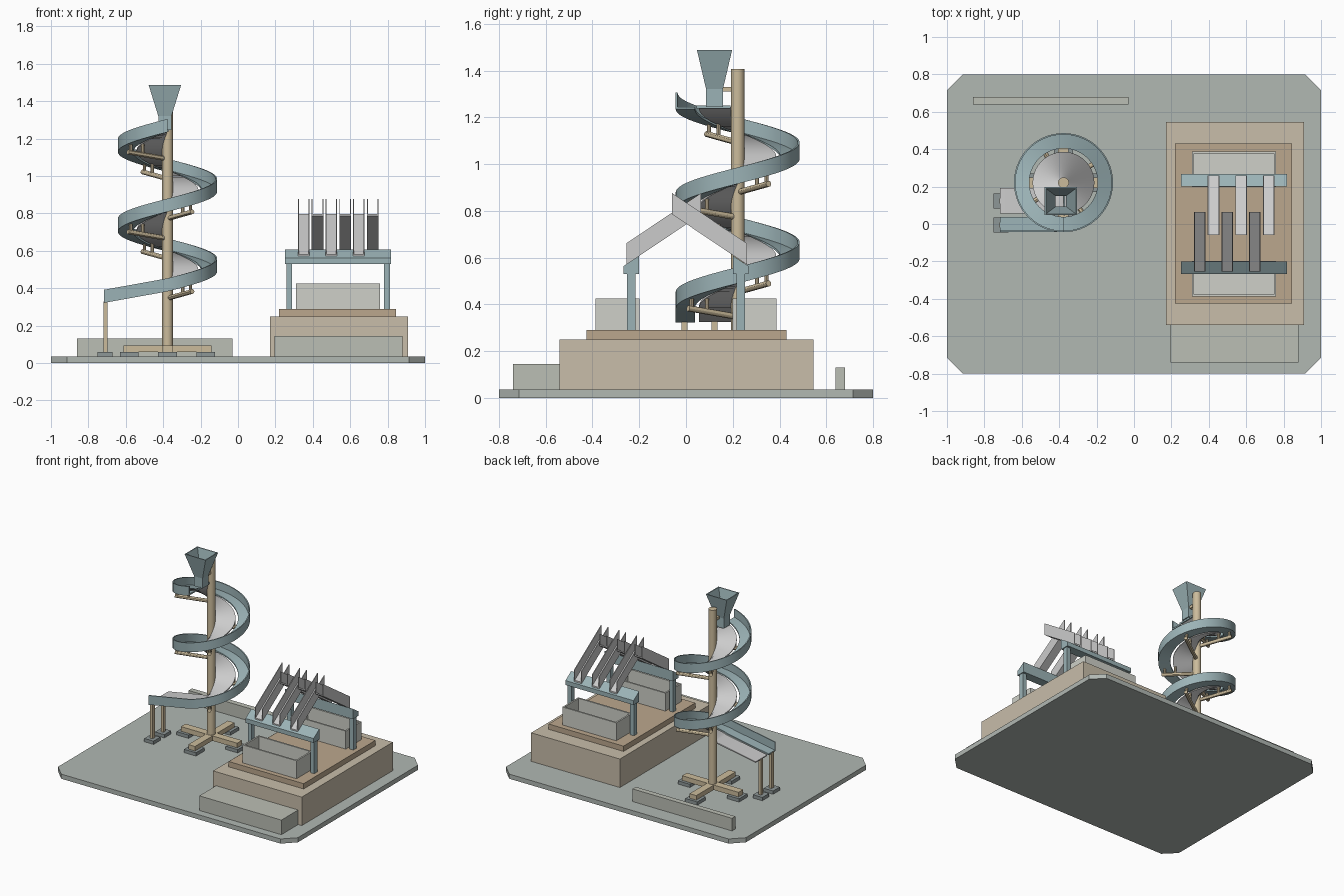
import bpy, bmesh
from math import cos, sin, radians, pi
from mathutils import Vector

if "Cube" in bpy.data.objects:
    bpy.data.objects.remove(bpy.data.objects["Cube"])


def mat(name, r, g, b):
    m = bpy.data.materials.new(name)
    m.diffuse_color = (r, g, b, 1)
    m.use_nodes = True
    m.node_tree.nodes["Principled BSDF"].inputs["Base Color"].default_value = m.diffuse_color
    return m


STONE = mat("stone", .44, .48, .45)
CURB = mat("pale_stone", .50, .52, .46)
TAN = mat("tan", .58, .51, .40)
BROWN = mat("brown", .50, .39, .27)
TEAL = mat("teal", .33, .45, .47)
WOOD = mat("wood", .60, .50, .33)
DARK = mat("dark_pad", .27, .31, .31)
BIN = mat("bin_grey", .62, .63, .58)
METAL = mat("sheet_metal", .62, .63, .63)


def finish(name, bm, m, smooth=False):
    bmesh.ops.recalc_face_normals(bm, faces=bm.faces)
    me = bpy.data.meshes.new(name)
    bm.to_mesh(me)
    bm.free()
    me.materials.append(m)
    ob = bpy.data.objects.new(name, me)
    bpy.context.collection.objects.link(ob)
    if smooth:
        bpy.ops.object.select_all(action='DESELECT')
        ob.select_set(True)
        bpy.context.view_layer.objects.active = ob
        bpy.ops.object.shade_smooth_by_angle(angle=radians(30))
    return ob


def loft(bm, rings):
    # skin closed rings of equal length and cap both ends
    vs = [[bm.verts.new(p) for p in r] for r in rings]
    n = len(vs[0])
    for a, b in zip(vs, vs[1:]):
        for i in range(n):
            bm.faces.new((a[i], a[(i + 1) % n], b[(i + 1) % n], b[i]))
    bm.faces.new(vs[0])
    bm.faces.new(vs[-1][::-1])


def prism_x(bm, yz, x0, x1):
    loft(bm, [[(x, y, z) for y, z in yz] for x in (x0, x1)])


def add_box(bm, x0, x1, y0, y1, z0, z1):
    prism_x(bm, [(y0, z0), (y1, z0), (y1, z1), (y0, z1)], x0, x1)


def box(name, m, *b):
    bm = bmesh.new()
    add_box(bm, *b)
    return finish(name, bm, m)


def add_rod(bm, a, b, r, n=12):
    a, b = Vector(a), Vector(b)
    q = (b - a).to_track_quat('Z', 'Y')
    ring = [q @ Vector((r * cos(2 * pi * i / n), r * sin(2 * pi * i / n), 0)) for i in range(n)]
    loft(bm, [[p + v for v in ring] for p in (a, b)])


# base plate with clipped corners
bm = bmesh.new()
c = .085
outline = [(-1 + c, -.8), (1 - c, -.8), (1, -.8 + c), (1, .8 - c),
           (1 - c, .8), (-1 + c, .8), (-1, .8 - c), (-1, -.8 + c)]
loft(bm, [[(x, y, z) for x, y in outline] for z in (0, .035)])
finish("base_plate", bm, STONE)

# plinth, step and curb
box("back_curb", CURB, -.86, -.03, .64, .68, .035, .13)
box("plinth", TAN, .17, .91, -.54, .545, .035, .25)
box("plinth_deck", BROWN, .22, .845, -.425, .43, .25, .29)
box("front_step", CURB, .195, .88, -.74, -.54, .035, .145)

# two matching sides of the sorting rack: bin, beam, posts, channels
for s, side in ((1, "front"), (-1, "back")):
    bm = bmesh.new()
    x0, x1, t = .31, .76, .012
    add = lambda a, b, y0, y1, z0, z1: add_box(bm, a, b, s * y0, s * y1, z0, z1)
    add(x0, x1, -.388, -.198, .29, .302)
    add(x0, x1, -.388, -.388 + t, .302, .425)
    add(x0, x1, -.198 - t, -.198, .302, .425)
    add(x0, x0 + t, -.388 + t, -.198 - t, .302, .425)
    add(x1 - t, x1, -.388 + t, -.198 - t, .302, .425)
    finish(side + "_bin", bm, BIN)

    bm = bmesh.new()
    prism_x(bm, [(s * y, z) for y, z in ((-.268, .53), (-.2, .53), (-.2, .608), (-.268, .563))], .25, .818)
    finish(side + "_beam", bm, TEAL)
    for px, end in ((.258, "left"), (.78, "right")):
        box(f"{side}_{end}_post", TEAL, px, px + .032, s * -.252, s * -.215, .29, .535)

    for k in range(3):
        bm = bmesh.new()
        cx = .32 + .1475 * k + (0 if s > 0 else .074)
        shift = 0 if s > 0 else .005

        def slope_part(h, a, b):
            pts = ((-.255, .57), (.065, .785), (.065, .785 + h), (-.255, .57 + h))
            prism_x(bm, [(s * y + shift, z) for y, z in pts], a, b)
        slope_part(.011, cx, cx + .062)
        slope_part(.091, cx, cx + .005)
        slope_part(.091, cx + .057, cx + .062)
        finish(f"{side}_channel_{k + 1}", bm, METAL)

# spiral chute: two clockwise turns then a straight outlet
CX, CY, PITCH, TOP = -.377, .221, .426, 1.305
SEG = 112


def frame(t, r, dz):
    a = radians(-90 - 360 * t)
    return (CX + r * cos(a), CY + r * sin(a), TOP - PITCH * t + dz)


def chute(name, profile, m):
    bm = bmesh.new()
    rings = [[frame(2 * i / SEG, r, dz) for r, dz in profile] for i in range(SEG + 1)]
    rings.append([(-.716, CY - r, .392 + dz) for r, dz in profile])
    loft(bm, rings)
    finish(name, bm, m, True)


chute("outer_chute", [(.183, -.06), (.183, -.07), (.265, -.07), (.265, 0), (.257, 0), (.257, -.06)], TEAL)
chute("inner_flight", [(.028, -.06), (.028, -.068), (.165, -.068), (.165, -.06)], METAL)

# centre pole and crossed feet
bm = bmesh.new()
add_rod(bm, (CX, CY, .06), (CX, CY, 1.407), .029, 24)
finish("centre_pole", bm, WOOD, True)
box("foot_beam_x", WOOD, CX - .235, CX + .235, CY - .028, CY + .028, .058, .095)
box("foot_beam_y", WOOD, CX - .028, CX + .028, CY - .235, CY + .235, .058, .094)
for i, (dx, dy) in enumerate(((1, 0), (-1, 0), (0, 1), (0, -1))):
    x, y = CX + dx * .205, CY + dy * .205
    box(f"foot_pad_{i + 1}", DARK, x - .05, x + .05, y - .05, y + .05, .035, .06)

# bracket arms under the chute, four per turn
for k in range(8):
    t = .161 + .25 * k
    bm = bmesh.new()
    add_rod(bm, frame(t, .02, -.142), frame(t, .25, -.108), .013)
    for r in (.155, .232):
        add_rod(bm, frame(t, r, -.12), frame(t, r, -.066), .009, 8)
    finish(f"bracket_arm_{k + 1}", bm, WOOD, True)

# outlet posts on pads
for y, n in ((-.006, "outer"), (.122, "inner")):
    box(n + "_outlet_post", WOOD, -.72, -.699, y - .013, y + .013, .06, .328)
    box(n + "_outlet_pad", DARK, -.75, -.672, y - .04, y + .04, .035, .06)

# feed hopper: open square funnel, outer then inner skin, joined in a ring
bm = bmesh.new()
HX, HY = -.391, .122
levels = [(.035, .036, 1.245), (.035, .036, 1.32), (.087, .075, 1.487),
          (.080, .068, 1.487), (.028, .029, 1.32), (.028, .029, 1.245)]
rings = [[bm.verts.new((HX + sx * a, HY + sy * b, z)) for sx, sy in ((-1, -1), (1, -1), (1, 1), (-1, 1))]
         for a, b, z in levels]
for j in range(6):
    p, q = rings[j], rings[(j + 1) % 6]
    for i in range(4):
        bm.faces.new((p[i], p[(i + 1) % 4], q[(i + 1) % 4], q[i]))
finish("feed_hopper", bm, TEAL)
box("hopper_bracket", WOOD, -.39, -.364, .155, .20, 1.31, 1.33)
box("feed_plate", TEAL, -.378, -.37, .045, .19, 1.237, 1.25)
